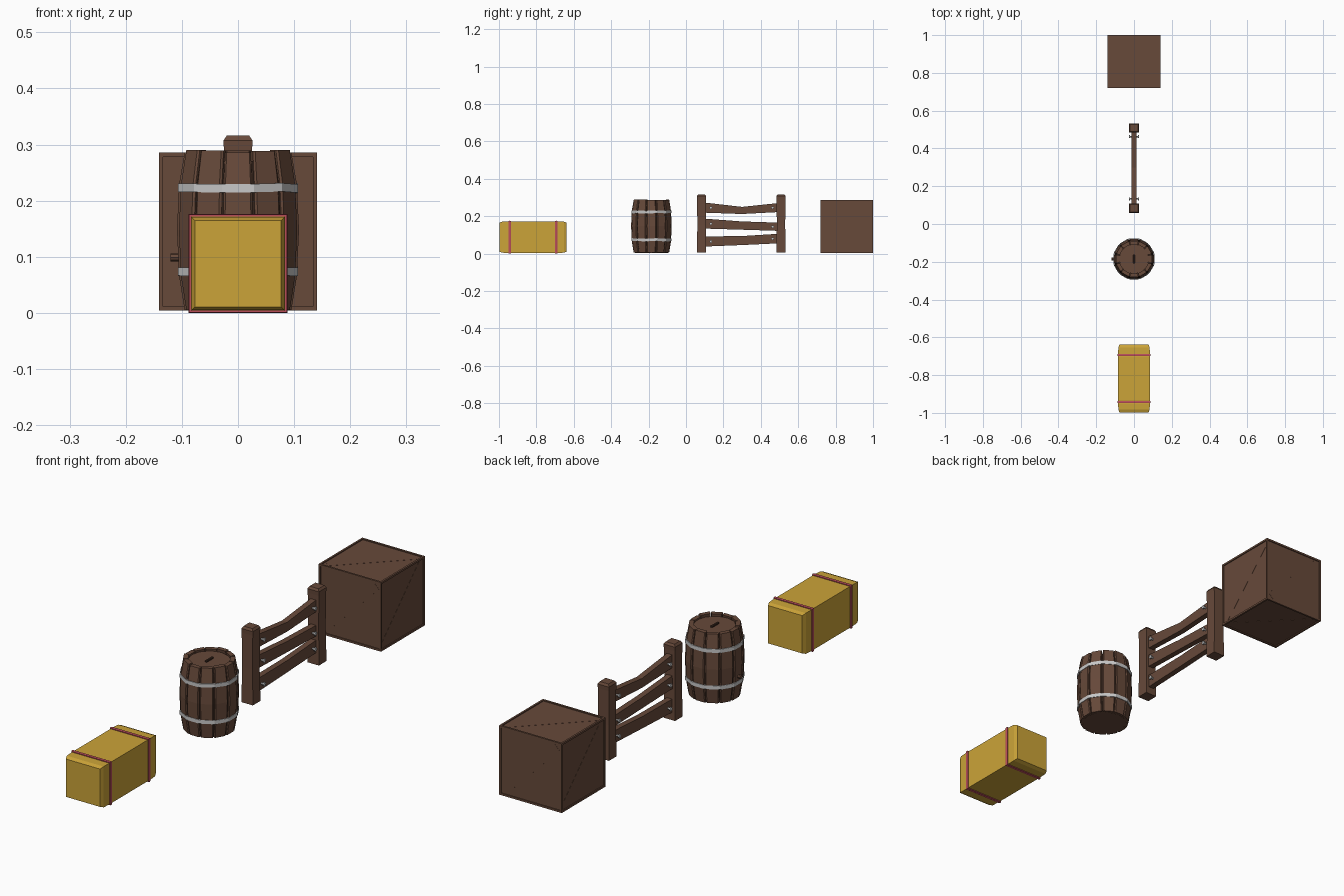
import bpy, bmesh, math, random
from mathutils import Matrix, Vector

if "Cube" in bpy.data.objects:
    bpy.data.objects.remove(bpy.data.objects["Cube"])

random.seed(4)


def material(name, rgb):
    m = bpy.data.materials.new(name)
    m.diffuse_color = (*rgb, 1)
    m.use_nodes = True
    m.node_tree.nodes["Principled BSDF"].inputs["Base Color"].default_value = m.diffuse_color
    return m


WOOD = material("brown wood", (0.135, 0.067, 0.042))
DARK = material("dark wood", (0.05, 0.025, 0.016))
METAL = material("light grey metal", (0.58, 0.58, 0.58))
HAY = material("yellow straw", (0.60, 0.37, 0.04))
ROPE = material("red twine", (0.48, 0.075, 0.10))


def finish(name, bm, mat):
    bmesh.ops.recalc_face_normals(bm, faces=bm.faces)
    me = bpy.data.meshes.new(name)
    bm.to_mesh(me)
    bm.free()
    me.materials.append(mat)
    ob = bpy.data.objects.new(name, me)
    bpy.context.collection.objects.link(ob)
    return ob


def box(name, loc, size, mat, bevel=0, rot=None):
    bm = bmesh.new()
    bmesh.ops.create_cube(bm, size=1)
    bm.transform(Matrix.Diagonal((*size, 1)))
    if bevel:
        bmesh.ops.bevel(bm, geom=bm.edges[:], offset=bevel, segments=1, affect='EDGES')
    if rot:
        bm.transform(rot)
    bm.transform(Matrix.Translation(loc))
    return finish(name, bm, mat)


def loft(name, rings, mat, closed=False):
    """Skin equal-sized point rings; cap the ends unless closed."""
    bm = bmesh.new()
    vs = [[bm.verts.new(p) for p in r] for r in rings]
    n = len(vs[0])
    for a in range(len(vs) if closed else len(vs) - 1):
        b = (a + 1) % len(vs)
        for i in range(n):
            j = (i + 1) % n
            bm.faces.new((vs[a][i], vs[a][j], vs[b][j], vs[b][i]))
    if not closed:
        bm.faces.new(vs[0])
        bm.faces.new(vs[-1])
    return finish(name, bm, mat)


def cylinder(name, loc, r, depth, sides, mat, rot=None):
    bm = bmesh.new()
    bmesh.ops.create_cone(bm, cap_ends=True, segments=sides, radius1=r, radius2=r, depth=depth)
    if rot:
        bm.transform(rot)
    bm.transform(Matrix.Translation(loc))
    return finish(name, bm, mat)


TURN_X = Matrix.Rotation(math.pi / 2, 4, 'Y')

# ---- straw bale: rectangular sections along y, pinched under the twine
def section(y, h):
    lo, hi = 0.085 - h - 0.001, 0.092 + h
    return [(-h, y, 0.088 - h), (h, y, 0.088 - h), (h, y, 0.088 + h), (-h, y, 0.088 + h)]


half = [(-0.180, 0.077), (-0.165, 0.083), (-0.131, 0.084), (-0.124, 0.082), (-0.117, 0.084)]
prof = half + [(-y, h) for y, h in reversed(half)]
loft("straw_bale", [section(-0.818 + y, h) for y, h in prof], HAY)
for y in (-0.942, -0.694):
    loft("bale_twine", [section(y + dy, h) for dy, h in
                        ((-0.006, 0.080), (-0.006, 0.087), (0, 0.0882), (0.006, 0.087), (0.006, 0.080))],
         ROPE, True)

# ---- barrel: twelve bowed staves with gaps
BY = -0.185


def polar(r, a, z):
    return (r * math.cos(a), BY + r * math.sin(a), z)


for k in range(12):
    a = k * math.pi / 6
    w = math.radians(random.uniform(13.4, 14.3))
    top = 0.288 + random.uniform(-0.003, 0.003)
    rings = []
    for z, r in ((0.005, 0.097), (0.065, 0.107), (0.148, 0.111), (0.23, 0.107), (top, 0.097)):
        rings.append([polar(r - 0.003, a - w, z), polar(r, a - w * 0.85, z), polar(r, a + w * 0.85, z),
                      polar(r - 0.003, a + w, z), polar(r - 0.018, a + w, z), polar(r - 0.018, a - w, z)])
    loft("barrel_stave", rings, WOOD)
core = [[polar(r, math.radians(15 + 30 * i), z) for i in range(12)]
        for z, r in ((0.008, 0.093), (0.07, 0.1025), (0.148, 0.106), (0.225, 0.1025), (0.27, 0.094))]
loft("barrel_core", core, DARK)
cylinder("barrel_lid", (0, BY, 0.272), 0.080, 0.012, 12, WOOD)
cylinder("barrel_base", (0, BY, 0.010), 0.088, 0.012, 12, WOOD)
box("lid_handle", (0, BY, 0.280), (0.010, 0.046, 0.008), DARK, 0.002)
cylinder("barrel_bung", (-0.112, BY, 0.099), 0.007, 0.016, 8, WOOD, TURN_X)
for zc in (0.074, 0.223):
    rings = []
    for i in range(12):
        a = math.radians(15 + 30 * i)
        dz = random.uniform(-0.0015, 0.0015)
        rings.append([polar(r, a, zc + s * 0.0075 + dz)
                      for r, s in ((0.104, -1), (0.111, -1), (0.111, 1), (0.104, 1))])
    loft("barrel_hoop", rings, METAL, True)

# ---- fence: two capped posts, three crooked rails, nails
for y in (0.083, 0.508):
    rings = []
    for z, h in ((0.007, 0.026), (0.15, 0.0235), (0.29, 0.025), (0.307, 0.026), (0.316, 0.020)):
        rings.append([(sx * h, y + sy * h * 0.95, z) for sx, sy in ((-1, -1), (1, -1), (1, 1), (-1, 1))])
    loft("fence_post", rings, WOOD)
rails = [((0.273, 0.219), (0.250, 0.212), (0.270, 0.222)),
         ((0.187, 0.134), (0.172, 0.128), (0.166, 0.122)),
         ((0.092, 0.038), (0.094, 0.046), (0.106, 0.055))]
for stations in rails:
    rings = []
    for y, (hi, lo) in zip((0.10, 0.30, 0.49), stations):
        rings.append([(-0.012, y, lo), (0.012, y, lo), (0.012, y, hi), (-0.012, y, hi)])
    loft("fence_rail", rings, WOOD)
    for y, (hi, lo) in ((0.133, stations[0]), (0.463, stations[2])):
        cylinder("rail_nail_shaft", (0, y, (hi + lo) / 2), 0.004, 0.046, 6, METAL, TURN_X)
        for s in (-1, 1):
            cylinder("rail_nail_head", (s * 0.0245, y, (hi + lo) / 2), 0.008, 0.005, 6, METAL, TURN_X)

# ---- crate: framed cube with recessed panels and flush diagonal braces
centre = Vector((0, 0.86, 0.145))
bm = bmesh.new()
bmesh.ops.create_cube(bm, size=0.282)
bmesh.ops.inset_individual(bm, faces=bm.faces[:], thickness=0.011, depth=0)
panels = [f for f in bm.faces if all(max(abs(c) for c in v.co) > 0.14 and
                                     sorted(abs(c) for c in v.co)[1] < 0.135 for v in f.verts)]
for f in panels:
    n = f.normal.copy()
    new = bmesh.ops.extrude_discrete_faces(bm, faces=[f])["faces"][0]
    for v in new.verts:
        v.co -= n * 0.004
bm.transform(Matrix.Translation(centre))
finish("crate_body", bm, WOOD)
for axis in range(3):
    for s in (-1, 1):
        n = Vector([s if i == axis else 0 for i in range(3)])
        rot = n.to_track_quat('Z', 'Y').to_matrix().to_4x4() @ Matrix.Rotation(math.pi / 4, 4, 'Z')
        box("crate_brace", centre + n * 0.1368, (0.335, 0.03, 0.0016), WOOD, 0, rot)
